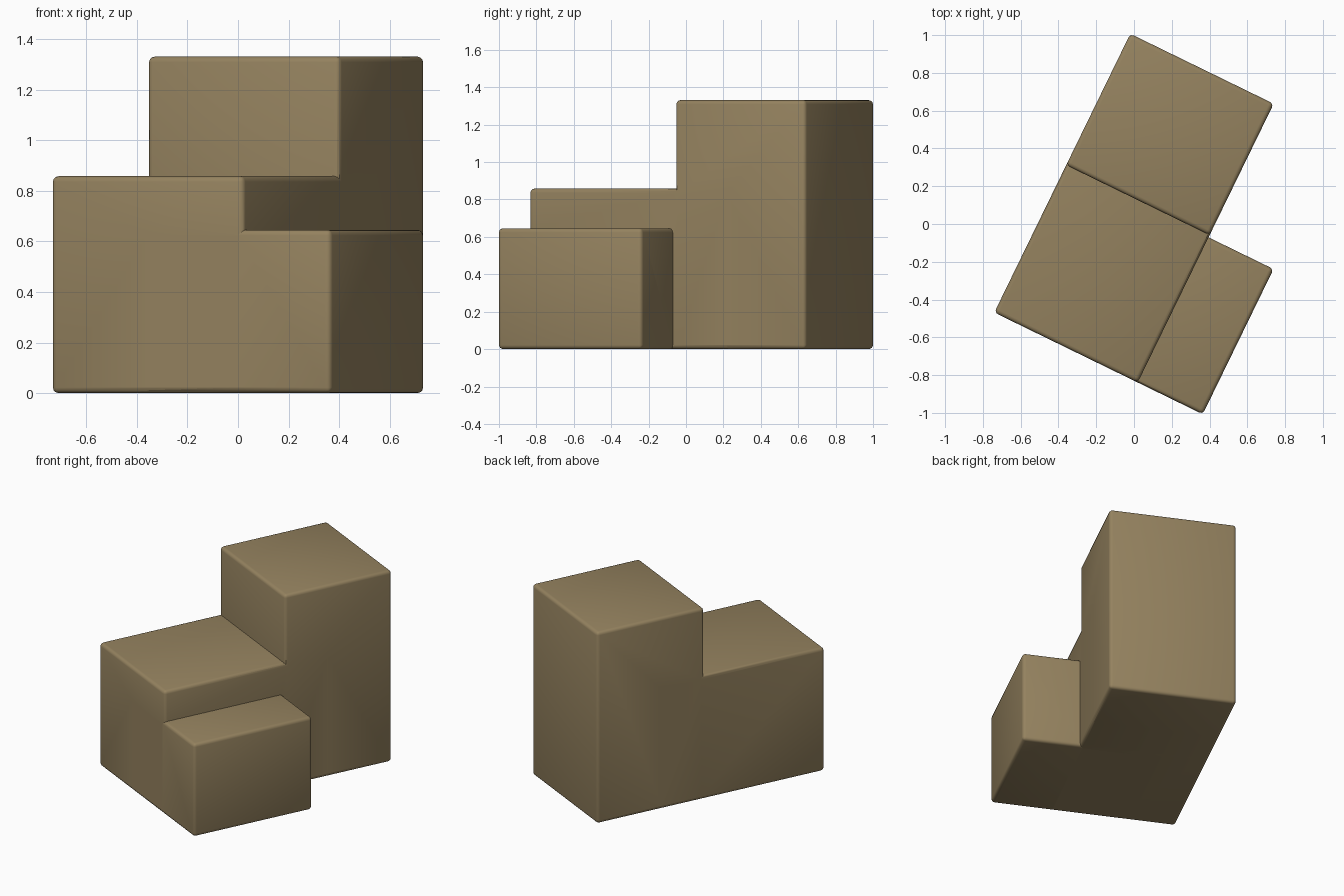
import bpy, bmesh, math
from mathutils import Vector, Matrix

if "Cube" in bpy.data.objects:
    bpy.data.objects.remove(bpy.data.objects["Cube"])

WIDTH = 0.845      # width of the two main blocks
BEVEL = 0.022


def rounded_block(name, x0, x1, y0, y1, h):
    """Box standing on z = 0 with small rounded edges."""
    bm = bmesh.new()
    bmesh.ops.create_cube(bm, size=1)
    bmesh.ops.scale(bm, vec=(x1 - x0, y1 - y0, h), verts=bm.verts)
    bmesh.ops.translate(bm, vec=((x0 + x1) / 2, (y0 + y1) / 2, h / 2), verts=bm.verts)
    bmesh.ops.bevel(bm, geom=bm.edges[:], offset=BEVEL, segments=3, profile=0.5, affect='EDGES')
    me = bpy.data.meshes.new(name)
    bm.to_mesh(me)
    bm.free()
    ob = bpy.data.objects.new(name, me)
    bpy.context.collection.objects.link(ob)
    return ob


# Three steps, overlapping so that their shared walls run flush
steps = rounded_block("stepped_block", 0, WIDTH, 0, 1.2, 0.858)
tall = rounded_block("tall_block", 0, WIDTH, 0.868, 1.642, 1.331)
low = rounded_block("low_block", 0.4, 1.228, 0, 0.855, 0.646)

# Fuse into one solid
bpy.context.view_layer.objects.active = steps
steps.select_set(True)
for part in (tall, low):
    mod = steps.modifiers.new("union", 'BOOLEAN')
    mod.operation = 'UNION'
    mod.solver = 'EXACT'
    mod.object = part
    bpy.ops.object.modifier_apply(modifier=mod.name)
    bpy.data.objects.remove(part)

# Turn the solid and centre it
me = steps.data
me.transform(Matrix.Rotation(math.radians(-26), 4, 'Z'))
xs = [v.co.x for v in me.vertices]
ys = [v.co.y for v in me.vertices]
zs = [v.co.z for v in me.vertices]
me.transform(Matrix.Translation(Vector((-(min(xs) + max(xs)) / 2,
                                        -(min(ys) + max(ys)) / 2, -min(zs)))))
bpy.ops.object.shade_smooth_by_angle(angle=math.radians(35))

# Tan material
mat = bpy.data.materials.new("tan")
mat.diffuse_color = (0.30, 0.225, 0.115, 1)
mat.use_nodes = True
mat.node_tree.nodes["Principled BSDF"].inputs["Base Color"].default_value = mat.diffuse_color
me.materials.clear()
me.materials.append(mat)
